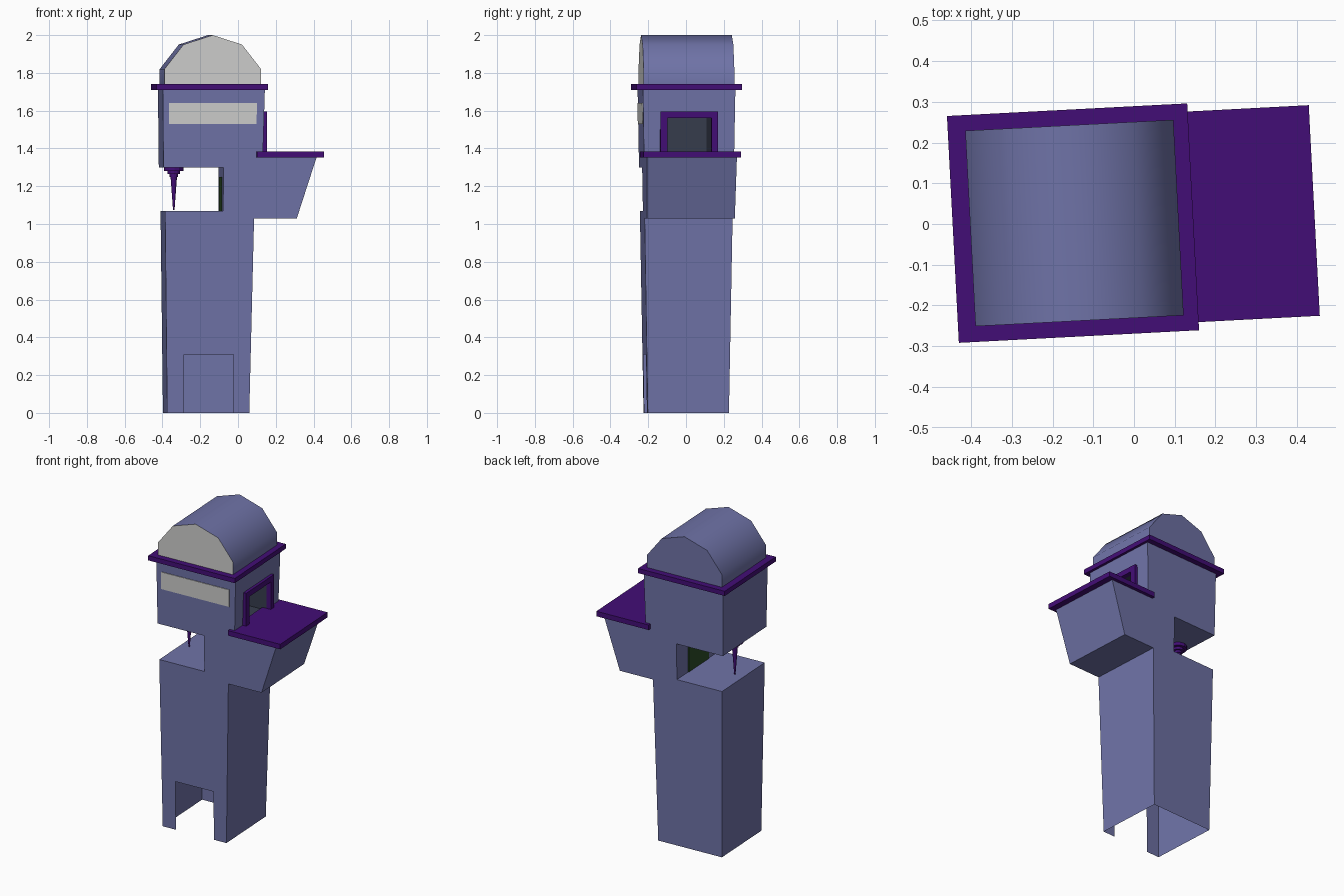
import bpy, bmesh, math
from mathutils import Matrix

if "Cube" in bpy.data.objects:
    bpy.data.objects.remove(bpy.data.objects["Cube"])

# whole tower stands turned by three degrees
TURN = Matrix.Rotation(math.radians(3), 4, 'Z') @ Matrix.Translation((0, 0.01, 0))


def material(name, rgb):
    m = bpy.data.materials.new(name)
    m.diffuse_color = (*rgb, 1)
    m.use_nodes = True
    m.node_tree.nodes["Principled BSDF"].inputs["Base Color"].default_value = m.diffuse_color
    return m


WALL = material("slate_blue", (0.160, 0.172, 0.390))
TRIM = material("deep_purple", (0.055, 0.004, 0.180))
GLASS = material("pale_grey", (0.62, 0.62, 0.61))
ROOM = material("dark_slate", (0.038, 0.047, 0.075))
DOOR = material("dark_green", (0.025, 0.070, 0.020))


def finish(name, bm, mats, fix=True):
    if fix:
        bmesh.ops.recalc_face_normals(bm, faces=bm.faces[:])
    bm.transform(TURN)
    me = bpy.data.meshes.new(name)
    bm.to_mesh(me)
    bm.free()
    for m in mats:
        me.materials.append(m)
    ob = bpy.data.objects.new(name, me)
    bpy.context.collection.objects.link(ob)
    return ob


def box(name, mat, x0, x1, y0, y1, z0, z1, lean=0.0):
    """Box; lean shifts the top along y to follow a sloping wall."""
    bm = bmesh.new()
    bmesh.ops.create_cube(bm, size=1)
    for v in bm.verts:
        top = v.co.z > 0
        v.co.x = x1 if v.co.x > 0 else x0
        v.co.y = (y1 if v.co.y > 0 else y0) + (lean if top else 0)
        v.co.z = z1 if top else z0
    return finish(name, bm, [mat])


def half(z):
    """Half depth of the tapered tower at height z."""
    return 0.215 + 0.0175 * z


# tower body: side profile with open bay and balcony, widening upwards
profile = [(-0.386, 0), (-0.398, 1.07), (-0.09, 1.07), (-0.09, 1.30),
           (-0.407, 1.30), (-0.411, 1.71), (0.130, 1.71), (0.120, 1.37),
           (0.41, 1.37), (0.30, 1.03), (0.0735, 1.03), (0.049, 0)]
notch = [(-0.036, 0), (-0.036, 0.31), (-0.296, 0.31), (-0.296, 0)]
W = 0.118       # half width of balcony doorway
bm = bmesh.new()
front = [bm.verts.new((x, -half(z), z)) for x, z in profile]
back = [bm.verts.new((x, half(z), z)) for x, z in profile]
bm.faces.new(front + [bm.verts.new((x, -half(z), z)) for x, z in notch])
bm.faces.new(back[::-1])
for i in range(len(profile) - 1):          # bottom stays open
    quad = [front[i], front[i + 1], back[i + 1], back[i]]
    if i == 6:                             # wall with the balcony doorway
        xt = 0.120 + 0.01 * 0.19 / 0.34
        hole = [bm.verts.new(c) for c in ((0.12, -W, 1.37), (xt, -W, 1.56),
                                          (xt, W, 1.56), (0.12, W, 1.37))]
        quad[2:2] = hole
    bm.faces.new(quad)
finish("tower_body", bm, [WALL])

# room behind the balcony doorway
bm = bmesh.new()
bmesh.ops.create_cube(bm, size=1)
for v in bm.verts:
    v.co = (0.123 if v.co.x > 0 else -0.38, math.copysign(W, v.co.y),
            1.56 if v.co.z > 0 else 1.372)
bmesh.ops.delete(bm, geom=[f for f in bm.faces if f.normal.x > 0.5],
                 context='FACES_ONLY')
bmesh.ops.reverse_faces(bm, faces=bm.faces[:])
finish("balcony_room", bm, [ROOM], fix=False)

# doorway frame
for side, y in (("front", -0.135), ("back", 0.135)):
    box("door_jamb_" + side, TRIM, 0.115, 0.145, y - 0.018, y + 0.018, 1.37, 1.56)
box("door_lintel", TRIM, 0.115, 0.145, -0.153, 0.153, 1.56, 1.595)

# balcony deck and roof cornice
box("balcony_deck", TRIM, 0.087, 0.444, -0.259, 0.259, 1.353, 1.385)
box("roof_cornice", TRIM, -0.445, 0.146, -0.279, 0.279, 1.71, 1.74)

# long window on the front of the head
hw = half(1.53)
box("front_window", GLASS, -0.377, 0.087, -hw - 0.004, -hw + 0.003, 1.53, 1.64,
    lean=-0.0019)

# door at the back of the open bay
box("bay_door", DOOR, -0.094, -0.088, -0.11, 0.11, 1.07, 1.25)

# barrel roof with a pale front gable
right = [(0.256, 1.735), (0.256, 1.82), (0.155, 1.95)]
outline = right + [(0, 2.0)] + [(-x, z) for x, z in reversed(right)]
bm = bmesh.new()
base = bm.faces.new([bm.verts.new((x - 0.146, -0.2405, z)) for x, z in outline])
ext = bmesh.ops.extrude_face_region(bm, geom=[base], use_keep_orig=True)
bmesh.ops.translate(bm, vec=(0, 0.481, 0),
                    verts=[g for g in ext["geom"] if isinstance(g, bmesh.types.BMVert)])
bmesh.ops.recalc_face_normals(bm, faces=bm.faces[:])
for f in bm.faces:
    f.material_index = 1 if f.normal.y < -0.5 else 0
roof = finish("barrel_roof", bm, [WALL, GLASS])
bpy.context.view_layer.objects.active = roof
roof.select_set(True)
bpy.ops.object.shade_smooth_by_angle(angle=math.radians(45))

# stepped pendant spike hanging in the bay
bm = bmesh.new()
for z0, z1, r0, r1 in ((1.28, 1.302, 0.052, 0.052), (1.265, 1.28, 0.034, 0.034),
                       (1.25, 1.265, 0.022, 0.022), (1.075, 1.25, 0.004, 0.017)):
    bmesh.ops.create_cone(bm, cap_ends=True, segments=12, radius1=r0, radius2=r1,
                          depth=z1 - z0,
                          matrix=Matrix.Translation((-0.34, 0, (z0 + z1) / 2)))
finish("pendant_spike", bm, [TRIM])
